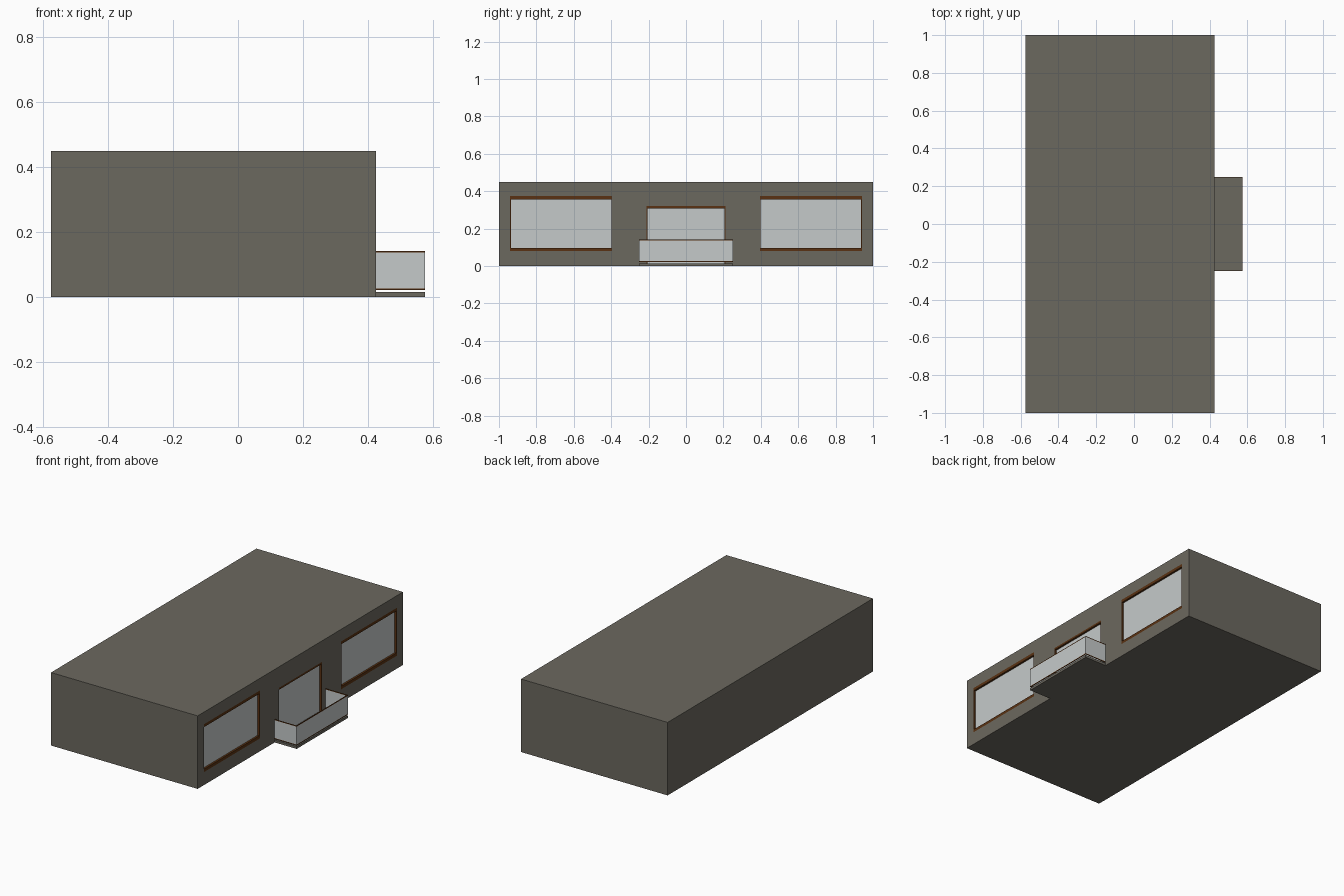
import bpy

if "Cube" in bpy.data.objects:
    bpy.data.objects.remove(bpy.data.objects["Cube"])


def material(name, rgb):
    m = bpy.data.materials.new(name)
    m.diffuse_color = (*rgb, 1)
    m.use_nodes = True
    m.node_tree.nodes["Principled BSDF"].inputs["Base Color"].default_value = m.diffuse_color
    return m


STONE = material("grey_stone", (0.148, 0.138, 0.114))
GLASS = material("pale_glass", (0.56, 0.59, 0.59))
WOOD = material("brown_wood", (0.100, 0.031, 0.006))


def box(name, lo, hi, mat):
    """Axis-aligned box between two corners."""
    bpy.ops.mesh.primitive_cube_add(size=1)
    ob = bpy.context.object
    ob.name = name
    for v in ob.data.vertices:
        v.co = [a + (c + 0.5) * (b - a) for c, a, b in zip(v.co, lo, hi)]
    ob.data.materials.append(mat)
    return ob


WALL = 0.425   # x of the facade
DEEP = 0.015   # depth of the openings

# main block
body = box("building_block", (-0.575, -1, 0), (WALL, 1, 0.45), STONE)


def opening(name, y0, y1, z0, z1, side, top, bottom):
    """Recess in the facade, lined with wood, with a pane at the back."""
    cutter = box(name + "_cutter", (WALL - DEEP, y0, z0), (WALL + 0.1, y1, z1), STONE)
    cutter.hide_render = True
    cutter.hide_set(True)
    mod = body.modifiers.new(name + "_cut", 'BOOLEAN')
    mod.object = cutter
    mod.operation = 'DIFFERENCE'
    mod.solver = 'EXACT'
    back = WALL - DEEP
    box(name + "_lintel", (back, y0, z1 - top), (WALL, y1, z1), WOOD)
    if bottom:
        box(name + "_sill", (back, y0, z0), (WALL, y1, z0 + bottom), WOOD)
    for label, a, b in (("left", y0, y0 + side), ("right", y1 - side, y1)):
        box(f"{name}_{label}_jamb", (back, a, z0 + bottom), (WALL, b, z1 - top), WOOD)
    box(name + "_glass", (back, y0 + side, z0 + bottom),
        (back + 0.003, y1 - side, z1 - top), GLASS)


# two wide windows and the balcony door
opening("left_window", -0.94, -0.395, 0.08, 0.375, 0.004, 0.018, 0.018)
opening("right_window", 0.395, 0.94, 0.08, 0.375, 0.004, 0.018, 0.018)
opening("balcony_door", -0.21, 0.21, 0.015, 0.32, 0.004, 0.012, 0)

# balcony slab
END, HALF, T = 0.575, 0.25, 0.004
box("balcony_slab", (WALL, -HALF, 0), (END, HALF, 0.015), STONE)

# railing: glass panels between thin wooden rails, floating above the slab
runs = {
    "front": ((END - T, -HALF), (END, HALF)),
    "left": ((WALL, -HALF), (END - T, -HALF + T)),
    "right": ((WALL, HALF - T), (END - T, HALF)),
}
for side, (a, b) in runs.items():
    for part, z0, z1, mat in (("bottom_rail", 0.022, 0.027, WOOD),
                              ("glass", 0.027, 0.137, GLASS),
                              ("top_rail", 0.137, 0.142, WOOD)):
        box(f"balcony_{side}_{part}", (*a, z0), (*b, z1), mat)
